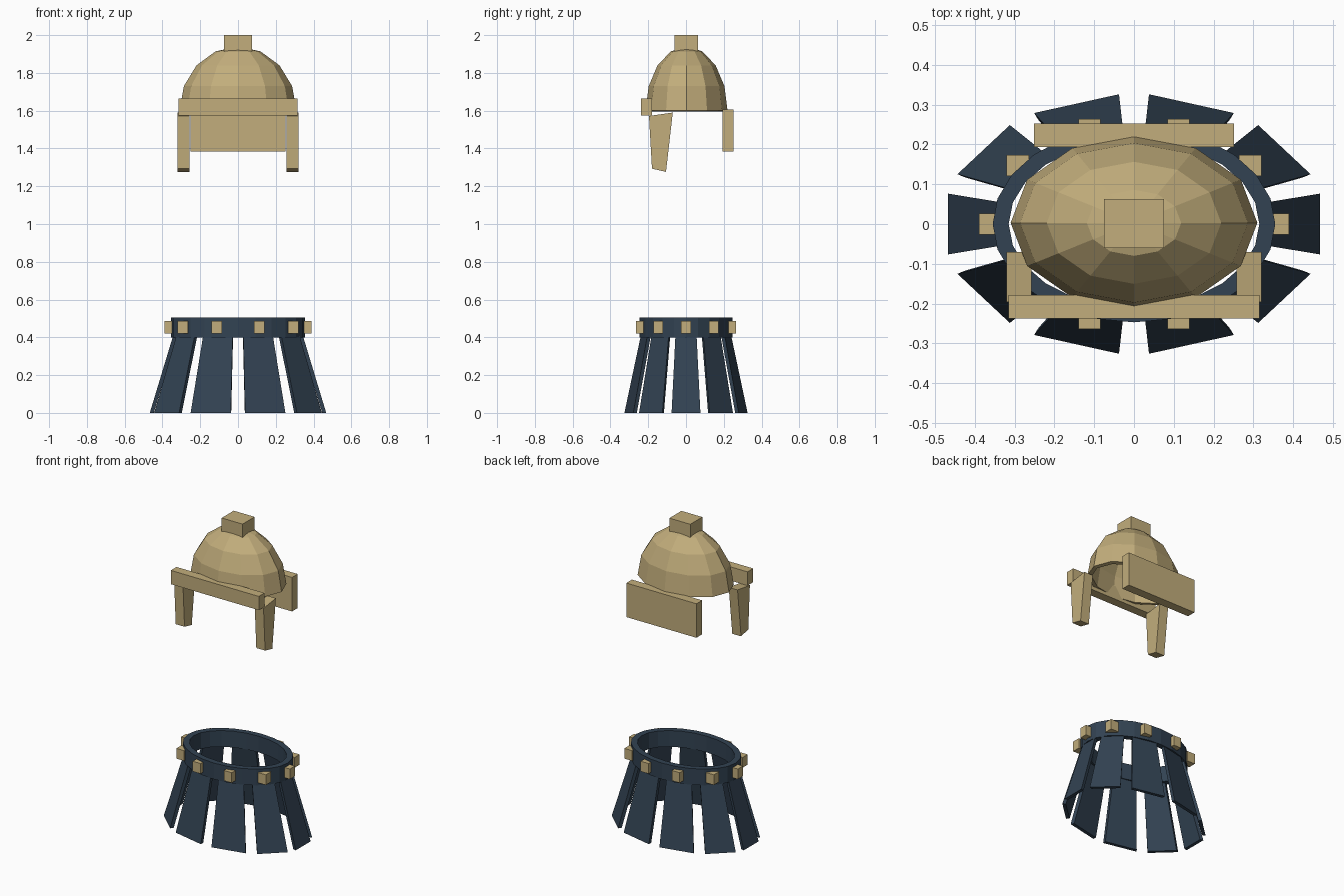
import bpy, bmesh, math
from math import cos, sin, pi

if "Cube" in bpy.data.objects:
    bpy.data.objects.remove(bpy.data.objects["Cube"])


def material(name, color):
    m = bpy.data.materials.new(name)
    m.diffuse_color = (*color, 1)
    m.use_nodes = True
    m.node_tree.nodes["Principled BSDF"].inputs["Base Color"].default_value = m.diffuse_color
    return m


BRASS = material("brass", (0.54, 0.42, 0.20))
NAVY = material("navy leather", (0.032, 0.055, 0.085))


def finish(name, bm, mat):
    bmesh.ops.recalc_face_normals(bm, faces=bm.faces)
    me = bpy.data.meshes.new(name)
    bm.to_mesh(me)
    bm.free()
    me.materials.append(mat)
    ob = bpy.data.objects.new(name, me)
    bpy.context.collection.objects.link(ob)
    return ob


def box(name, lo, hi, mat):
    bm = bmesh.new()
    bmesh.ops.create_cube(bm, size=1)
    for v in bm.verts:
        v.co = [(a + b) / 2 + c * (b - a) for a, b, c in zip(lo, hi, v.co)]
    return finish(name, bm, mat)


def prism_x(name, profile, x0, x1, mat):
    """Extrude a (y, z) profile along x."""
    bm = bmesh.new()
    face = bm.faces.new([bm.verts.new((x0, y, z)) for y, z in profile])
    ext = bmesh.ops.extrude_face_region(bm, geom=[face])["geom"]
    bmesh.ops.translate(bm, vec=(x1 - x0, 0, 0),
                        verts=[v for v in ext if isinstance(v, bmesh.types.BMVert)])
    return finish(name, bm, mat)


# Helmet bowl: hollow faceted half ellipsoid
bm = bmesh.new()
bmesh.ops.create_uvsphere(bm, u_segments=12, v_segments=8, radius=1)
bmesh.ops.delete(bm, geom=[v for v in bm.verts if v.co.z < -0.01], context='VERTS')
for v in bm.verts:
    v.co = (v.co.x * 0.31, v.co.y * 0.217 + 0.003, 1.60 + v.co.z * 0.34)
bowl = finish("helmet_bowl", bm, BRASS)
shell = bowl.modifiers.new("shell", 'SOLIDIFY')
shell.thickness = 0.025
shell.offset = -1

# Helmet fittings
box("helmet_knob", (-0.075, -0.06, 1.90), (0.075, 0.063, 2.0), BRASS)
box("brow_band", (-0.315, -0.237, 1.575), (0.315, -0.179, 1.664), BRASS)
box("neck_guard", (-0.251, 0.194, 1.385), (0.251, 0.252, 1.605), BRASS)

# Tapered cheek guards
cheek = [(-0.196, 1.572), (-0.07, 1.590), (-0.106, 1.276), (-0.18, 1.293)]
for side, s in (("left", -1), ("right", 1)):
    prism_x(side + "_cheek_guard", cheek, s * 0.257, s * 0.32, BRASS)

# Oval belt
bm = bmesh.new()
N = 24
section = [(0.355, 0.247, 0.40), (0.355, 0.247, 0.505),
           (0.315, 0.210, 0.505), (0.315, 0.210, 0.40)]
rings = [[bm.verts.new((a * cos(2 * pi * i / N), b * sin(2 * pi * i / N), z))
          for a, b, z in section] for i in range(N)]
for i in range(N):
    p, q = rings[i], rings[(i + 1) % N]
    for j in range(4):
        k = (j + 1) % 4
        bm.faces.new((p[j], q[j], q[k], p[k]))
finish("belt", bm, NAVY)

# Ten flared skirt plates, each with a belt stud
K = 0.24
for i in range(10):
    t = i * pi / 5
    bm = bmesh.new()
    for a, b, z in ((0.467, 0.318, 0), (0.446, 0.297, 0),
                    (0.340, 0.231, 0.42), (0.319, 0.210, 0.42)):
        for s in (-K, K):
            bm.verts.new((a * (cos(t) - s * sin(t)), b * (sin(t) + s * cos(t)), z))
    v = list(bm.verts)
    for f in ((0, 1, 5, 4), (2, 3, 7, 6), (0, 1, 3, 2),
              (4, 5, 7, 6), (0, 2, 6, 4), (1, 3, 7, 5)):
        bm.faces.new([v[n] for n in f])
    finish(f"skirt_plate_{i + 1}", bm, NAVY)
    x, y = 0.3615 * cos(t), 0.25 * sin(t)
    box(f"belt_stud_{i + 1}", (x - 0.028, y - 0.026, 0.42),
        (x + 0.028, y + 0.026, 0.486), BRASS)
